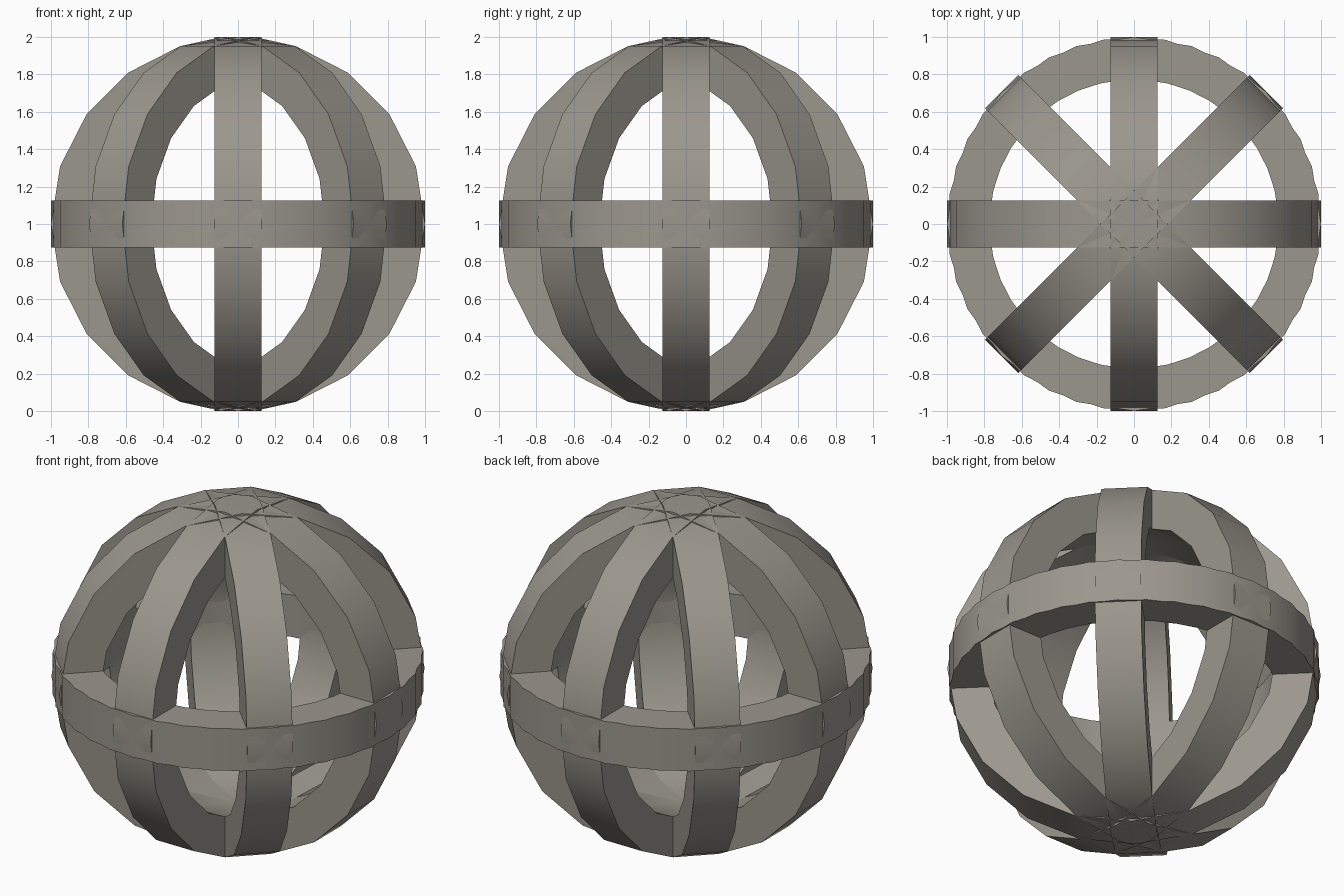
import bpy, bmesh
from math import pi, sin, cos
from mathutils import Matrix

if "Cube" in bpy.data.objects:
    bpy.data.objects.remove(bpy.data.objects["Cube"])

SIDES, OUTER, INNER, HALF = 20, 1.0, 0.78, 0.125

# Dark warm grey for every hoop
metal = bpy.data.materials.new("warm_grey_metal")
metal.diffuse_color = (0.33, 0.31, 0.27, 1)
metal.use_nodes = True
metal.node_tree.nodes["Principled BSDF"].inputs["Base Color"].default_value = metal.diffuse_color


def ring(name, rotation):
    """Flat-sided band: a rectangular section swept round a 20-sided circle."""
    bm = bmesh.new()
    section = [(OUTER, -HALF), (OUTER, HALF), (INNER, HALF), (INNER, -HALF)]
    loops = []
    for i in range(SIDES):
        a = 2 * pi * i / SIDES
        loops.append([bm.verts.new((r * cos(a), r * sin(a), z)) for r, z in section])
    for i in range(SIDES):
        p, q = loops[i], loops[(i + 1) % SIDES]
        for k in range(4):
            n = (k + 1) % 4
            bm.faces.new((p[k], q[k], q[n], p[n]))
    bmesh.ops.transform(bm, matrix=Matrix.Translation((0, 0, 1)) @ rotation, verts=bm.verts)
    bmesh.ops.recalc_face_normals(bm, faces=bm.faces)
    mesh = bpy.data.meshes.new(name)
    bm.to_mesh(mesh)
    bm.free()
    mesh.materials.append(metal)
    obj = bpy.data.objects.new(name, mesh)
    bpy.context.collection.objects.link(obj)
    bpy.ops.object.select_all(action='DESELECT')
    obj.select_set(True)
    bpy.context.view_layer.objects.active = obj
    bpy.ops.object.shade_smooth_by_angle(angle=pi / 6)


# Four upright hoops crossing at the poles
upright = Matrix.Rotation(pi / 2, 4, 'X')
for i in range(4):
    ring(f"upright_hoop_{i + 1}", Matrix.Rotation(i * pi / 4, 4, 'Z') @ upright)

# Equator: two overlapping hoops, one turned by an eighth
for i in range(2):
    ring(f"equator_hoop_{i + 1}", Matrix.Rotation(i * pi / 4, 4, 'Z'))
